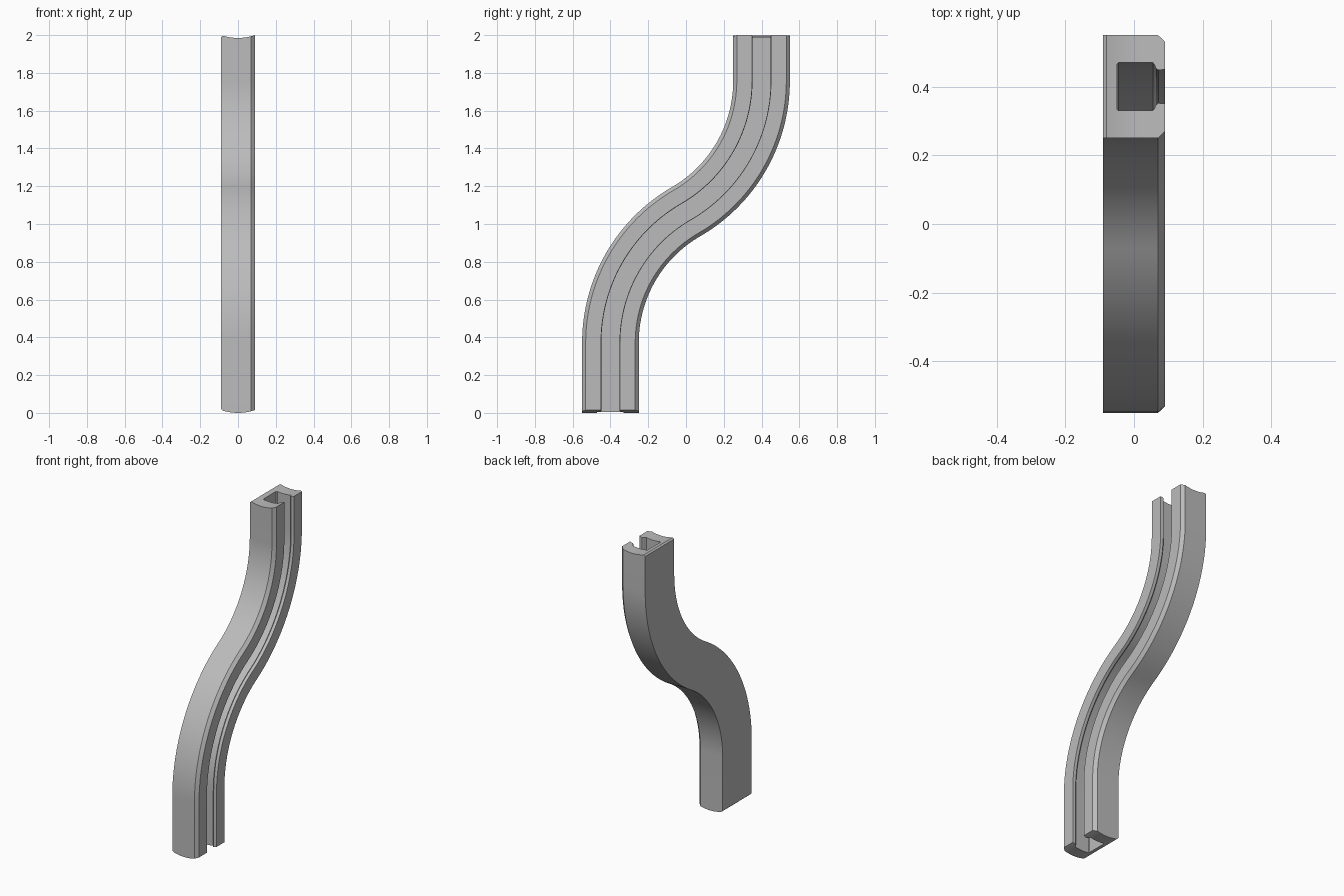
import bpy, bmesh, math
from mathutils import Vector

cube = bpy.data.objects.get("Cube")
if cube:
    bpy.data.objects.remove(cube, do_unlink=True)

# Single light grey material
grey = bpy.data.materials.new("light_grey")
grey.use_nodes = True
colour = (0.5, 0.5, 0.5, 1)
grey.diffuse_color = colour
grey.node_tree.nodes["Principled BSDF"].inputs["Base Color"].default_value = colour


def skin(name, rings):
    """Join equal closed rings of points into a capped solid."""
    bm = bmesh.new()
    loops = [[bm.verts.new(p) for p in ring] for ring in rings]
    n = len(loops[0])
    for a, b in zip(loops, loops[1:]):
        for i in range(n):
            j = (i + 1) % n
            bm.faces.new((a[i], a[j], b[j], b[i]))
    bm.faces.new(loops[0][::-1])
    bm.faces.new(loops[-1])
    bmesh.ops.recalc_face_normals(bm, faces=bm.faces)
    mesh = bpy.data.meshes.new(name)
    bm.to_mesh(mesh)
    bm.free()
    obj = bpy.data.objects.new(name, mesh)
    bpy.context.collection.objects.link(obj)
    mesh.materials.append(grey)
    return obj


# Channel section as (x, offset across the rail), one half then mirrored
half = [(-0.09, 0.15), (0.07, 0.15), (0.09, 0.131), (0.09, 0.05),
        (0.071, 0.048), (0.064, 0.053), (0.06, 0.063), (0.055, 0.07),
        (-0.045, 0.07), (-0.05, 0.065)]
section = half + [(x, -w) for x, w in reversed(half)]

# S-shaped centre line: straight, two opposite arcs, straight
RADIUS, TURN, MID_Z, SIDE = 0.8, math.radians(60), 1.065, 0.4
rise = RADIUS * math.sin(TURN)
steps = 32
path = [(-SIDE, -0.05, 0)]
for i in range(steps + 1):
    a = TURN * i / steps
    path.append((-SIDE + RADIUS * (1 - math.cos(a)),
                 MID_Z - rise + RADIUS * math.sin(a), a))
path += [(-y, 2 * MID_Z - z, a) for y, z, a in reversed(path[1:-1])]
path.append((SIDE, 2.05, 0))

rail = skin("curved_rail", [
    [Vector((x, y + w * math.cos(a), z - w * math.sin(a))) for x, w in section]
    for y, z, a in path])

# Trimming block: hollow top end, rounded bottom end, eased left corners
CURVE = 0.015 / 0.09 ** 2
xs = [-0.08 + 0.18 * i / 20 for i in range(21)]
outline = [(-0.1, 0.03)] + [(x, CURVE * x * x) for x in xs]
outline += [(x, 1.985 + CURVE * x * x) for x in reversed(xs)] + [(-0.1, 1.98)]
trimmer = skin("end_trimmer", [[Vector((x, y, z)) for x, z in outline]
                               for y in (-0.8, 0.8)])
trimmer.hide_render = True

trim = rail.modifiers.new("trim_ends", "BOOLEAN")
trim.operation = "INTERSECT"
trim.solver = "EXACT"
trim.object = trimmer
bpy.ops.object.select_all(action="DESELECT")
rail.select_set(True)
bpy.context.view_layer.objects.active = rail
bpy.ops.object.modifier_apply(modifier=trim.name)
bpy.data.objects.remove(trimmer, do_unlink=True)

# Smooth bends with crisp section edges
bpy.ops.object.shade_smooth_by_angle(angle=math.radians(25))
